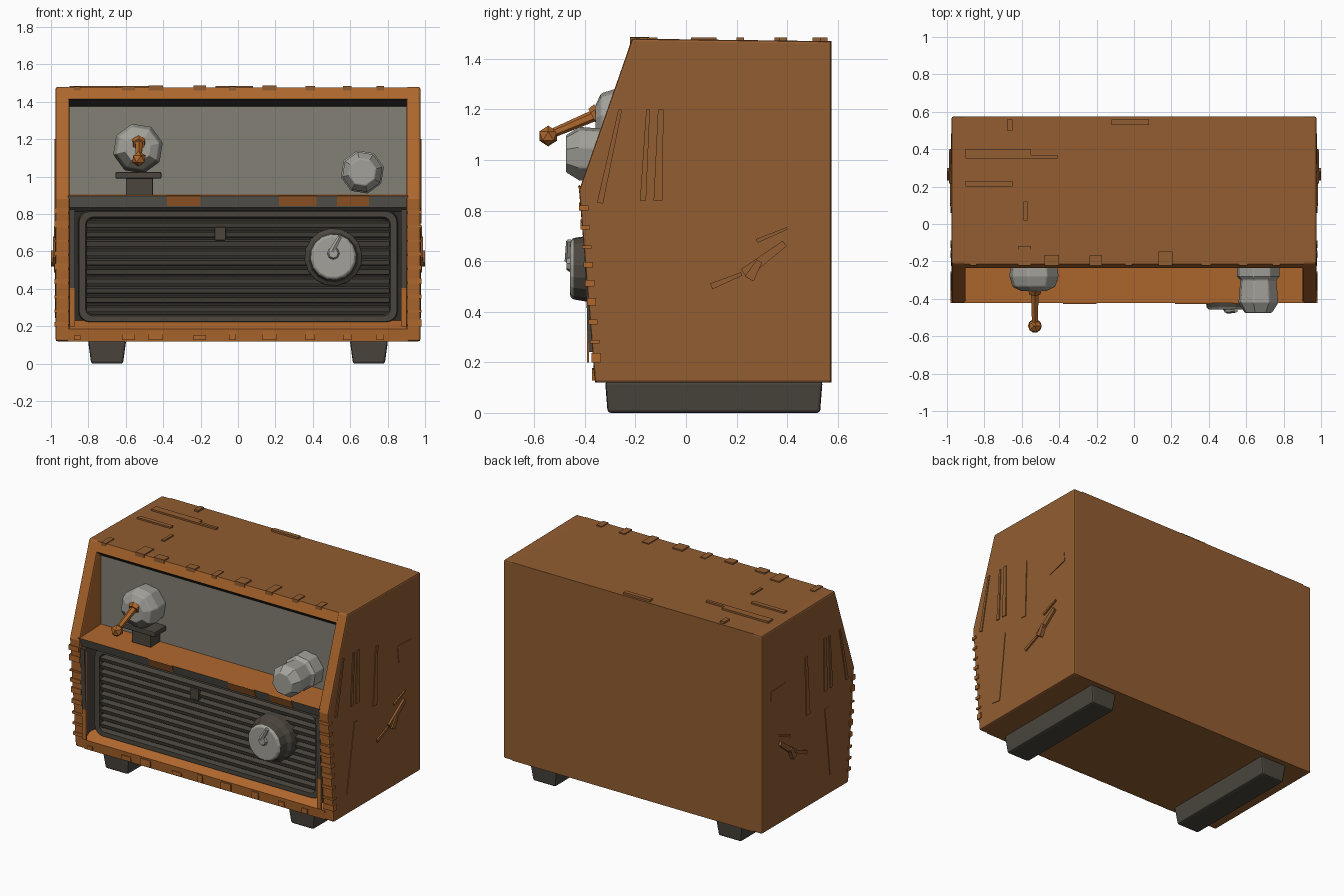
import bpy, bmesh, math, random
from mathutils import Vector

if "Cube" in bpy.data.objects:
    bpy.data.objects.remove(bpy.data.objects["Cube"])
random.seed(4)


def mat(name, r, g, b):
    m = bpy.data.materials.new(name)
    m.diffuse_color = (r, g, b, 1)
    m.use_nodes = True
    m.node_tree.nodes["Principled BSDF"].inputs["Base Color"].default_value = m.diffuse_color
    return m


BODY, TRIM, PANEL, PALE, DARK, BLACK, EDGE = range(7)
MATS = [mat("cabinet brown", .29, .11, .031), mat("trim orange", .42, .135, .026),
        mat("panel grey", .23, .215, .178), mat("knob pale grey", .36, .355, .32),
        mat("grille charcoal", .07, .061, .048), mat("recess black", .028, .025, .021),
        mat("shelf edge grey", .125, .12, .10)]


def finish(name, bm, bevel=0):
    bmesh.ops.recalc_face_normals(bm, faces=bm.faces)
    me = bpy.data.meshes.new(name)
    bm.to_mesh(me)
    bm.free()
    for m in MATS:
        me.materials.append(m)
    ob = bpy.data.objects.new(name, me)
    bpy.context.collection.objects.link(ob)
    if bevel:
        b = ob.modifiers.new("bevel", 'BEVEL')
        b.width, b.segments, b.limit_method = bevel, 2, 'ANGLE'
        b.angle_limit = math.radians(40)
    return ob


def skin(bm, loops, mats, closed=False):
    """Join equal vertex loops; mats gives one colour per strip."""
    vs = [[bm.verts.new(p) for p in lp] for lp in loops]
    n = len(vs[0])
    pairs = list(zip(vs, vs[1:] + vs[:1])) if closed else list(zip(vs, vs[1:]))
    for k, (a, b) in enumerate(pairs):
        for i in range(n):
            f = bm.faces.new((a[i], a[(i + 1) % n], b[(i + 1) % n], b[i]))
            f.material_index = mats[k] if isinstance(mats, list) else mats
    return vs


def prism(name, pts, x0, x1, edge_mats, cap=BODY, bevel=0):
    """Extrude a (y, z) profile along x; one colour per profile edge."""
    bm = bmesh.new()
    a = [bm.verts.new((x0, y, z)) for y, z in pts]
    b = [bm.verts.new((x1, y, z)) for y, z in pts]
    n = len(pts)
    for i in range(n):
        f = bm.faces.new((a[i], a[(i + 1) % n], b[(i + 1) % n], b[i]))
        f.material_index = edge_mats[i] if isinstance(edge_mats, list) else edge_mats
    for lp in (a, b):
        bm.faces.new(lp).material_index = cap
    return finish(name, bm, bevel)


def box(name, x0, x1, y0, y1, z0, z1, m, bevel=0):
    return prism(name, [(y0, z0), (y1, z0), (y1, z1), (y0, z1)], x0, x1, m, m, bevel)


def knob(name, cx, cz, prof, sides, mats, split=None):
    """Turn a (radius, y) profile about a front-to-back axis."""
    bm = bmesh.new()
    loops = []
    for r, y in prof:
        loops.append([(cx + r * math.cos(2 * math.pi * (i + .3) / sides), y,
                       cz + r * math.sin(2 * math.pi * (i + .3) / sides)) for i in range(sides)])
    vs = skin(bm, loops, mats)
    bm.faces.new(vs[-1]).material_index = mats[-1]
    bm.faces.new(vs[0]).material_index = mats[0]
    if split:
        for f in bm.faces:
            if f.calc_center_median().z < split:
                f.material_index = EDGE
    return finish(name, bm, .006)


def rod(name, a, b, ra, rb, m, sides=6):
    a, b = Vector(a), Vector(b)
    d = (b - a).normalized()
    u = d.cross(Vector((1, 0, 0.01))).normalized()
    v = d.cross(u)
    bm = bmesh.new()
    angs = [2 * math.pi * i / sides for i in range(sides)]
    vs = skin(bm, [[p + r * (u * math.cos(t) + v * math.sin(t)) for t in angs]
                   for p, r in ((a, ra), (b, rb))], m)
    for lp in vs:
        bm.faces.new(lp).material_index = m
    return finish(name, bm)


# Cabinet core: recessed grille bay, shelf and upper panel
core = [(-.36, .12), (-.367, .185), (-.29, .232), (-.28, .815), (-.398, .835), (-.423, .898),
        (-.19, .906), (-.19, 1.375), (-.236, 1.415), (-.215, 1.478), (.575, 1.47), (.575, .12)]
prism("cabinet_core", core, -.91, .91,
      [TRIM, TRIM, BLACK, EDGE, EDGE, TRIM, PANEL, BLACK, TRIM, BODY, BODY, BODY])

# Side panels with the full slanted silhouette
side = [(-.36, .12), (-.423, .88), (-.213, 1.48), (.575, 1.47), (.575, .12)]
for s, n in ((-1, "left"), (1, "right")):
    ob = prism(n + "_side_panel", side, s * .9, s * .975, [TRIM, TRIM, BODY, BODY, BODY], BODY, .01)
    for f in ob.data.polygons:
        if f.normal.x * s < -.5:
            f.material_index = TRIM
    # Dark cheeks of the grille bay
    prism(n + "_bay_cheek", [(-.385, .24), (-.28, .24), (-.28, .825), (-.41, .825)],
          s * .872, s * .902, DARK, DARK)
    box(n + "_jamb_edge", s * .872, s * .902, -.392, -.383, .2, .8, TRIM)
    # Foot, tapered downwards
    bm = bmesh.new()
    vs = skin(bm, [[(s * .7 + w * i, .11 + l * j, z) for i, j in ((-1, -1), (1, -1), (1, 1), (-1, 1))]
                   for z, w, l in ((0, .085, .42), (.125, .102, .43))], DARK)
    for lp in vs:
        bm.faces.new(lp).material_index = DARK
    finish(n + "_foot", bm, .012)

# Worn orange patches on the shelf edge
for i, (x0, x1) in enumerate(((-.38, -.2), (.22, .42), (.53, .7))):
    prism("shelf_patch_%d" % i, [(-.42, .901), (-.428, .897), (-.404, .842), (-.396, .842)], x0, x1, TRIM, TRIM)


# Grille surround: rounded rectangular ring
def rounded(hx, hz, r, y, cz=.52):
    out = []
    for q, (sx, sz) in enumerate(((1, 1), (-1, 1), (-1, -1), (1, -1))):
        for k in range(5):
            t = math.pi / 2 * (q + k / 4)
            out.append((sx * (hx - r) + r * math.cos(t), y, cz + sz * (hz - r) + r * math.sin(t)))
    return out


bm = bmesh.new()
skin(bm, [rounded(.855, .3, .06, -.275), rounded(.85, .295, .06, -.33),
          rounded(.815, .265, .04, -.33), rounded(.805, .255, .035, -.275)], DARK, True)
finish("grille_surround", bm)

# Grille slats
for i in range(10):
    z = .295 + i * .05
    prism("grille_slat_%d" % i, [(-.275, z - .02), (-.318, z - .018), (-.326, z + .008), (-.275, z + .02)],
          -.81, .81, DARK, DARK)
box("grille_badge_plate", -.125, -.065, -.334, -.31, .66, .73, DARK, .004)

# Tuning knob on the grille
knob("tuning_knob", .51, .57, [(.155, -.28), (.155, -.37), (.132, -.385), (.122, -.445), (.112, -.458)],
     16, [DARK, DARK, DARK, PALE])
rod("tuning_pointer", (.50, -.462, .60), (.545, -.462, .68), .018, .012, PALE)
rod("tuning_pointer_hub", (.51, -.455, .59), (.51, -.472, .59), .035, .025, PALE, 8)

# Right upper knob
knob("volume_knob", .665, 1.025, [(.118, -.18), (.118, -.28), (.1, -.3), (.11, -.42), (.075, -.475)],
     8, [PALE] * 4)

# Left switch: housing, stand and lever
knob("switch_housing", -.535, 1.15, [(.125, -.18), (.136, -.28), (.118, -.335), (.07, -.358)],
     8, [PALE] * 3, 1.13)
box("switch_stand", -.6, -.455, -.29, -.185, .9, 1.0, DARK, .006)
box("switch_flange", -.655, -.41, -.31, -.185, .99, 1.025, DARK, .006)
rod("switch_lever", (-.53, -.33, 1.19), (-.53, -.53, 1.105), .024, .018, TRIM)
rod("switch_lever_collar", (-.53, -.345, 1.185), (-.53, -.37, 1.172), .04, .034, TRIM)
bm = bmesh.new()
bmesh.ops.create_icosphere(bm, subdivisions=1, radius=.041)
bmesh.ops.translate(bm, verts=bm.verts, vec=(-.53, -.545, 1.095))
for f in bm.faces:
    f.material_index = TRIM
finish("switch_lever_tip", bm)


# Worn raised strips on both sides
def strip(name, s, a, b, w, h):
    a, b = Vector(a), Vector(b)
    n = Vector((-(b - a).y, (b - a).x)).normalized() * w
    x = sorted((s * .97, s * (.975 + h)))
    prism(name, [tuple(a - n), tuple(b - n * .6), tuple(b + n * .6), tuple(a + n)], x[0], x[1], BODY, BODY)


for s, n in ((-1, "left"), (1, "right")):
    for i, (a, b, w, h) in enumerate((((-.11, .84), (-.1, 1.2), .018, .006), ((-.17, .84), (-.15, 1.2), .012, .006),
                                      ((-.19, .25), (-.12, .72), .035, .004), ((.08, .75), (.1, 1.15), .02, .005),
                                      ((-.34, .83), (-.26, 1.2), .012, .006), ((.1, .5), (.22, .55), .012, .01),
                                      ((.23, .55), (.39, .67), .022, .015), ((.28, .68), (.4, .73), .008, .01),
                                      ((.25, .53), (.29, .6), .02, .025), ((.33, 1.0), (.48, 1.02), .06, .003))):
        strip("%s_worn_strip_%d" % (n, i), s, a, b, w, h)

# Chips along the front frame and the top
for i in range(9):
    x = -.85 + i * .2 + random.uniform(-.05, .05)
    w = random.uniform(.03, .08)
    box("top_chip_%d" % i, x, x + w, -.222, -.1 - random.random() * .08, 1.46, 1.482 + random.random() * .006, BODY)
    box("bottom_chip_%d" % i, x, x + w, -.372, -.34, .128, .15 + random.random() * .03, TRIM)
    z = .2 + i * .075
    y = -.36 - .063 * (z - .12) / .76
    for s in (-1, 1):
        box("side_chip_%d" % i, s * .905, s * .982, y - .007, y + .03, z, z + random.uniform(.01, .04), TRIM)
for i, (x, y, w, d) in enumerate(((-.9, .35, .35, .05), (-.68, .5, .03, .06), (-.59, .02, .02, .1), (-.55, .35, .14, .02),
                                  (-.9, .2, .25, .03), (-.12, .53, .2, .03))):
    box("top_worn_plate_%d" % i, x, x + w, y, y + d, 1.46, 1.484, BODY)
